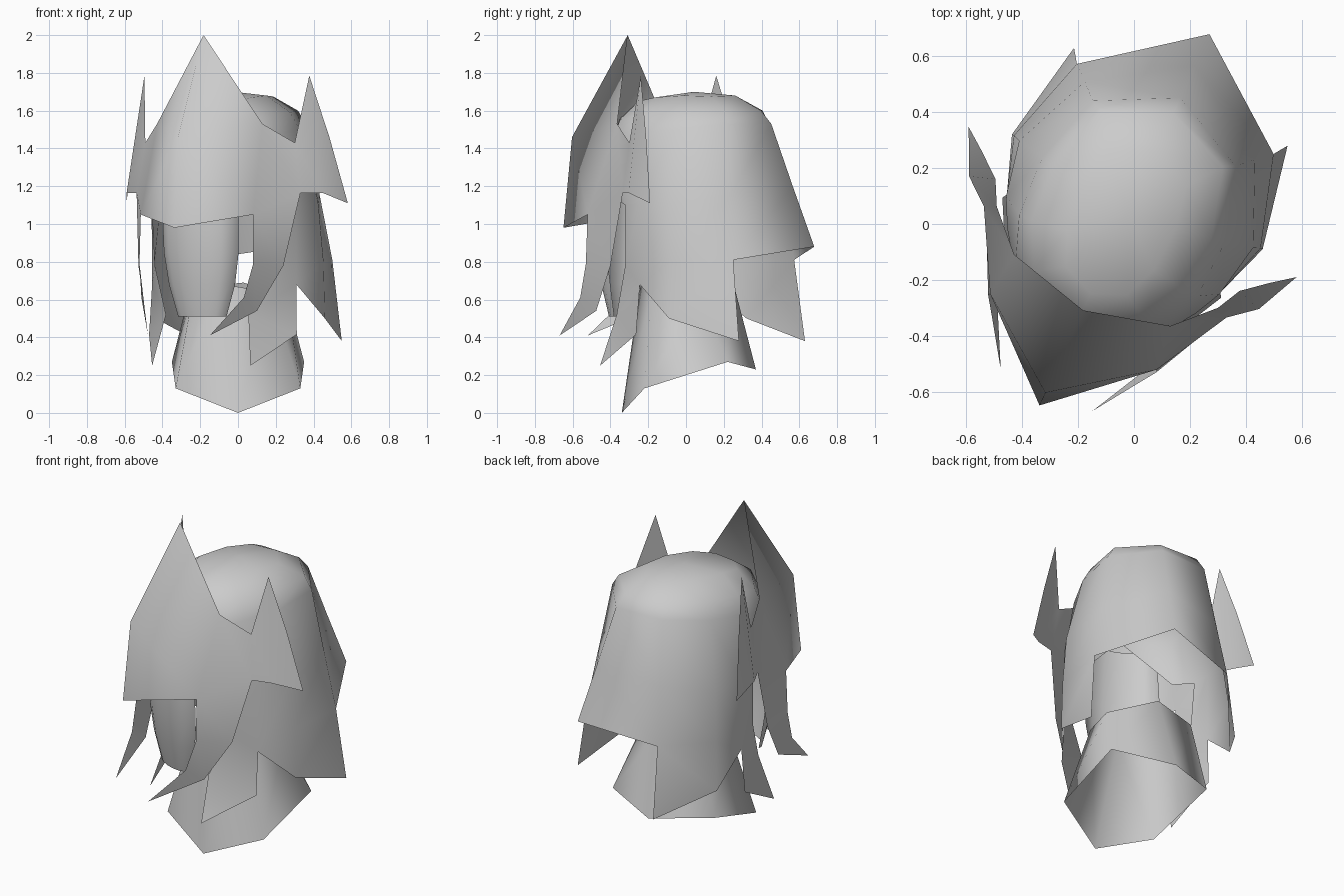
import bpy, bmesh, math
from mathutils import Vector

cube = bpy.data.objects.get("Cube")
if cube:
    bpy.data.objects.remove(cube, do_unlink=True)

grey = bpy.data.materials.new("plain grey")
grey.use_nodes = True
COLOUR = (0.6, 0.6, 0.6, 1)
grey.diffuse_color = COLOUR
grey.node_tree.nodes["Principled BSDF"].inputs["Base Color"].default_value = COLOUR

TURN = math.radians(-24.6)       # the head looks to its right
HEAD_AT = (-0.034, 0.015, 0)


def build(name, points, faces, turned=True, mirror=True):
    """Make a smooth shell with outward normals, mirrored across its own x."""
    bm = bmesh.new()
    verts = [bm.verts.new(p) for p in points]
    for f in faces:
        bm.faces.new([verts[i] for i in f])
    bmesh.ops.recalc_face_normals(bm, faces=bm.faces)
    axis = lambda c: Vector((c.x, c.y, (c.z - 1) * 0.5))
    if sum(f.normal.dot(axis(f.calc_center_median())) * f.calc_area() for f in bm.faces) < 0:
        bmesh.ops.reverse_faces(bm, faces=bm.faces)
    for f in bm.faces:
        f.smooth = True
    mesh = bpy.data.meshes.new(name)
    bm.to_mesh(mesh)
    bm.free()
    mesh.materials.append(grey)
    obj = bpy.data.objects.new(name, mesh)
    bpy.context.collection.objects.link(obj)
    if turned:
        obj.location = HEAD_AT
        obj.rotation_euler.z = TURN
    if mirror:
        mod = obj.modifiers.new("Mirror", 'MIRROR')
        mod.use_clip = True
    return obj


def named_shell(name, pts, faces):
    """Build from lettered points; each face is a string of letters."""
    keys = list(pts)
    return build(name, [pts[k] for k in keys], [[keys.index(c) for c in f] for f in faces])


def loft(rings, closed=True):
    """Join rings of equal length with quads."""
    n = len(rings[0])
    faces = []
    for r in range(len(rings) - 1):
        for i in range(n if closed else n - 1):
            j = (i + 1) % n
            faces.append((r * n + i, r * n + j, (r + 1) * n + j, (r + 1) * n + i))
    return [p for ring in rings for p in ring], faces


# Neck: flared and open, its base facing straight ahead, its top twisting with the head
def neck_ring(front, front_side, back_side, back):
    flip = lambda p: (-p[0], p[1], p[2])
    return [front, front_side, back_side, back, flip(back_side), flip(front_side)]


points, faces = loft([
    neck_ring((0, -.34, 0), (.33, -.22, .13), (.35, .22, .27), (0, .37, .23)),
    [(-.08, -.24, .68), (.17, -.18, .64), (.26, .07, .61),
     (.03, .25, .69), (-.25, .2, .66), (-.24, -.1, .62)],
])
build("neck", points, faces, turned=False, mirror=False)

# Face: shallow curved shell, rows of (z, half width, edge y, middle y)
STEPS = 4
rows = []
for z, half, edge, mid in [(.51, .14, -.37, -.44), (.68, .19, -.37, -.48), (.85, .215, -.38, -.5),
                           (1.05, .22, -.39, -.51), (1.4, .2, -.39, -.48)]:
    angles = [math.pi / 2 * i / STEPS for i in range(STEPS + 1)]
    rows.append([(half * math.sin(a), edge + (mid - edge) * math.cos(a), z) for a in angles])
points, faces = loft(rows, closed=False)
build("face", points, faces)

# Hair: half shell, columns run back, rear corner, side, front side, temple, brow
crown, rim, shoulder = (
    [(0, .27, 1.68), (.15, .2, 1.675), (.18, .05, 1.68), (.17, -.12, 1.67), (.12, -.24, 1.65), (0, -.29, 1.64)],
    [(0, .42, 1.6), (.24, .32, 1.6), (.31, .07, 1.59), (.3, -.14, 1.58), (.22, -.3, 1.55), (0, -.4, 1.56)],
    [(0, .48, 1.53), (.28, .34, 1.53), (.36, .08, 1.5), (.35, -.14, 1.48), (.28, -.33, 1.42), (0, -.45, 1.45)],
)
points, faces = loft([crown, rim, shoulder], closed=False)
top = len(points)
points.append((0, .03, 1.7))
faces += [(i, i + 1, top) for i in range(5)]


def add_row(above, row):
    """Hang a row of points below the given one."""
    start = len(points)
    points.extend(row)
    for i in range(len(row) - 1):
        faces.append((above + i, above + i + 1, start + i + 1, start + i))
    return start


middle = add_row(2 * len(crown), [(0, .605, 1.2), (.335, .39, 1.15), (.46, .1, 1.1),
                                  (.42, -.1, 1.1), (.37, -.2, 1.1), (.27, -.3, 1.13)])
low = add_row(middle, [(0, .73, .88), (.387, .436, .81), (.485, .11, .8),
                       (.42, -.093, .68), (.35, -.21, .78)])
# pointed ends behind and in front of the ear
rear = add_row(low + 1, [(.42, .484, .38), (.493, .11, .5)])
faces.append((low + 2, low + 3, rear + 1))
front = add_row(low + 3, [(.43, -.11, .415), (.24, -.31, .52)])
points.append((.286, -.386, .25))
faces.append((front, front + 1, front + 2))
build("hair", points, faces)

# Front crest: peaked plate over the brow
brow = {"T": (0, -.356, 2), "R": (0, -.68, 1.46), "B": (0, -.73, .98),
        "C": (.327, -.44, 1.05), "U": (.307, -.277, 1.53)}
# Side lock sweeping forward, and the spike flaring behind it
side = {"S": (.435, -.147, 1.43), "M": (.477, -.166, 1.165), "G": (.331, -.448, .79),
        "K": (.422, -.263, .78), "H": (.298, -.496, .61), "J": (.326, -.39, .54),
        "L": (.18, -.67, .41), "N": (.57, -.09, 1.165), "P": (.48, -.06, 1.785),
        "O": (.645, .07, 1.11), "Q": (.565, .01, 1.46)}
named_shell("crest_and_side_locks", {**brow, **side},
            ["TRU", "RCU", "RBC", "UCMS", "CGKM", "GHJK", "HLJ", "SMNP", "PNOQ"])
